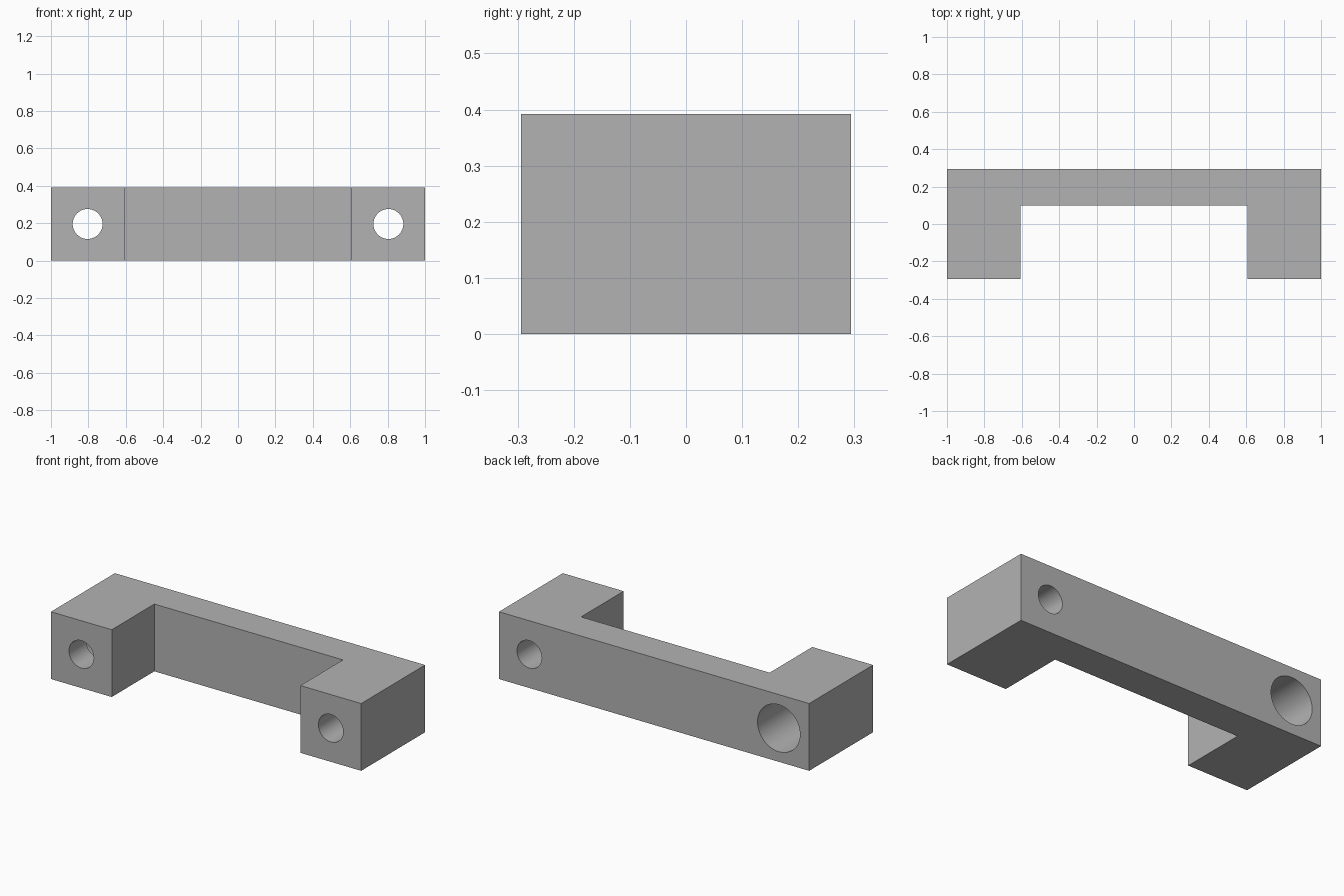
import bpy
import bmesh
from math import pi, radians

cube = bpy.data.objects.get("Cube")
if cube:
    bpy.data.objects.remove(cube, do_unlink=True)

HEIGHT = 0.392
BACK = 0.294
HOLE_X = 0.804

grey = bpy.data.materials.new("plain grey")
grey.use_nodes = True
colour = (0.45, 0.45, 0.45, 1)
grey.diffuse_color = colour
grey.node_tree.nodes["Principled BSDF"].inputs["Base Color"].default_value = colour

# U-shaped body, extruded from its plan outline
half = [(0.608, 0.098), (0.608, -BACK), (1, -BACK), (1, BACK)]
outline = half + [(-x, y) for x, y in reversed(half)]
bm = bmesh.new()
base = bm.faces.new([bm.verts.new((x, y, 0)) for x, y in outline])
grown = bmesh.ops.extrude_face_region(bm, geom=[base])
bmesh.ops.translate(bm, vec=(0, 0, HEIGHT),
                    verts=[v for v in grown["geom"] if isinstance(v, bmesh.types.BMVert)])
bmesh.ops.recalc_face_normals(bm, faces=bm.faces)
mesh = bpy.data.meshes.new("handle_bracket")
bm.to_mesh(mesh)
bm.free()
mesh.materials.append(grey)
body = bpy.data.objects.new("handle_bracket", mesh)
bpy.context.collection.objects.link(body)


def drill(name, x, radius, y_start, y_end):
    """Cut a round hole along y through the body."""
    bpy.ops.mesh.primitive_cylinder_add(
        vertices=64, radius=radius, depth=y_end - y_start,
        location=(x, (y_start + y_end) / 2, HEIGHT / 2), rotation=(pi / 2, 0, 0))
    cutter = bpy.context.object
    cutter.name = name
    cutter.hide_render = True
    cutter.data.materials.append(grey)
    cut = body.modifiers.new(name, "BOOLEAN")
    cut.operation = "DIFFERENCE"
    cut.solver = "EXACT"
    cut.object = cutter
    bpy.ops.object.select_all(action="DESELECT")
    body.select_set(True)
    bpy.context.view_layer.objects.active = body
    bpy.ops.object.modifier_apply(modifier=name)
    bpy.data.objects.remove(cutter, do_unlink=True)


# Screw holes through both feet, one widened from the back
for side, name in ((-1, "right_hole"), (1, "left_hole")):
    drill(name, side * HOLE_X, 0.08, -0.5, 0.5)
drill("right_counterbore", -HOLE_X, 0.137, -BACK + 0.157, 0.5)

bpy.ops.object.shade_smooth_by_angle(angle=radians(30))
